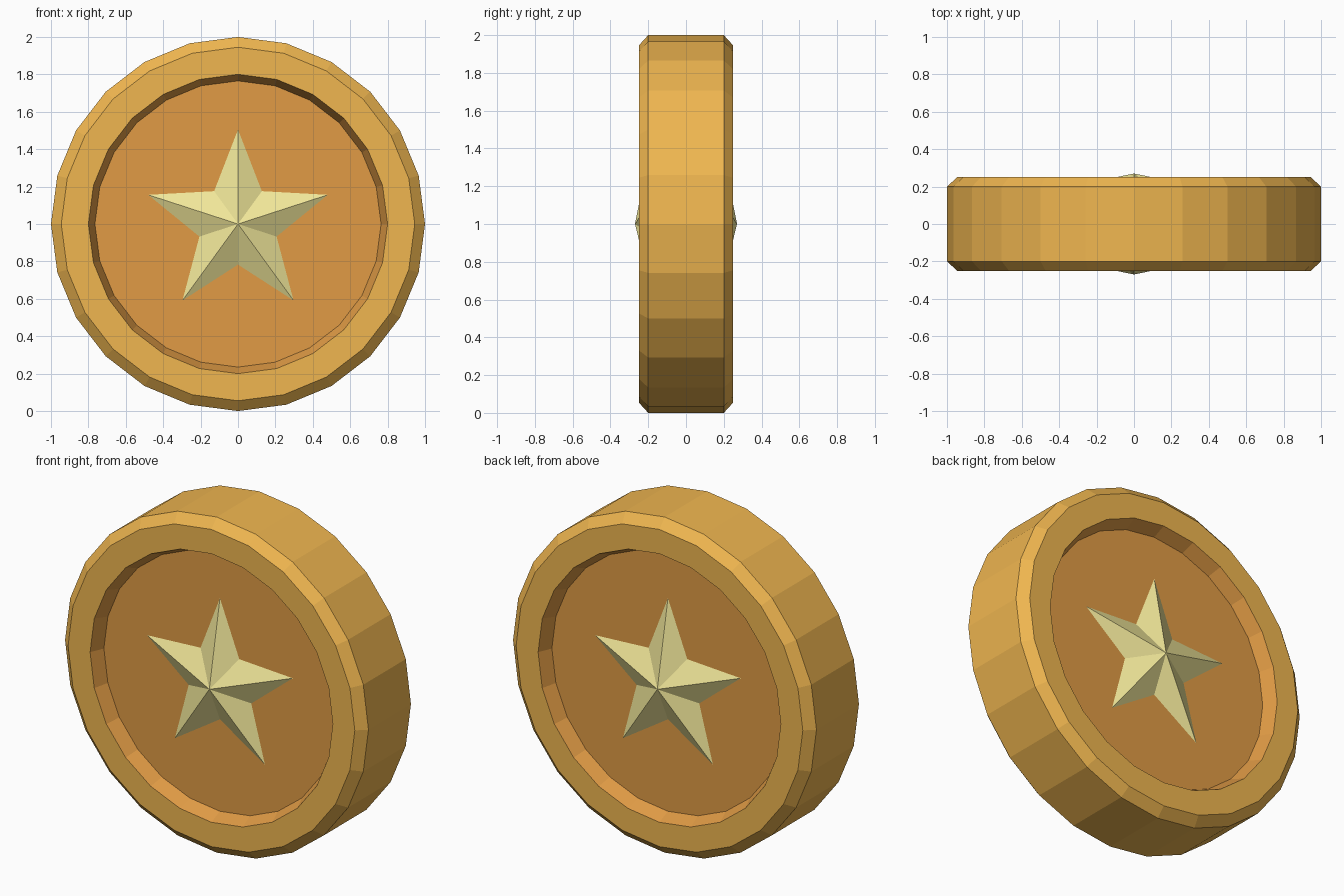
import bpy, bmesh
from math import sin, cos, pi

if "Cube" in bpy.data.objects:
    bpy.data.objects.remove(bpy.data.objects["Cube"])

SIDES = 24
CENTRE_Z = 1.0


def material(name, rgb):
    m = bpy.data.materials.new(name)
    m.diffuse_color = (*rgb, 1)
    m.use_nodes = True
    m.node_tree.nodes["Principled BSDF"].inputs["Base Color"].default_value = m.diffuse_color
    return m


def add_object(name, bm, mat):
    bmesh.ops.recalc_face_normals(bm, faces=bm.faces)
    mesh = bpy.data.meshes.new(name)
    bm.to_mesh(mesh)
    bm.free()
    mesh.materials.append(mat)
    ob = bpy.data.objects.new(name, mesh)
    ob.location.z = CENTRE_Z
    bpy.context.collection.objects.link(ob)
    return ob


def ring(bm, radius, y):
    return [bm.verts.new((radius * sin(2 * pi * i / SIDES), y,
                          radius * cos(2 * pi * i / SIDES))) for i in range(SIDES)]


def bridge(bm, a, b):
    for i in range(SIDES):
        j = (i + 1) % SIDES
        bm.faces.new((a[i], a[j], b[j], b[i]))


orange = material("rim_orange", (0.87, 0.47, 0.08))
rust = material("recess_rust", (0.75, 0.33, 0.06))
yellow = material("star_yellow", (0.88, 0.80, 0.32))

# Bevelled outer rim, turned around the y axis
bm = bmesh.new()
profile = [(0.80, -0.25), (0.945, -0.25), (1.0, -0.20),
           (1.0, 0.20), (0.945, 0.25), (0.80, 0.25)]
rings = [ring(bm, r, y) for r, y in profile]
for a, b in zip(rings, rings[1:]):
    bridge(bm, a, b)
add_object("rim", bm, orange)

# Recessed faces with sloped walls, front and back
for name, side in (("front_recess", -1), ("back_recess", 1)):
    bm = bmesh.new()
    lip, floor = ring(bm, 0.80, 0.25 * side), ring(bm, 0.765, 0.17 * side)
    bridge(bm, lip, floor)
    bm.faces.new(floor)
    ob = add_object(name, bm, rust)
    # Open shell: make the floor face outwards
    if ob.data.polygons[-1].normal.y * side < 0:
        ob.data.flip_normals()

# Faceted five-pointed stars, front and back
for name, side in (("front_star", -1), ("back_star", 1)):
    bm = bmesh.new()
    apex = bm.verts.new((0, 0.27 * side, 0))
    outline = []
    for i in range(10):
        r = 0.505 if i % 2 == 0 else 0.217
        outline.append(bm.verts.new((r * sin(i * pi / 5), 0.17 * side, r * cos(i * pi / 5))))
    for i in range(10):
        bm.faces.new((apex, outline[i], outline[(i + 1) % 10]))
    bm.faces.new(outline)
    add_object(name, bm, yellow)
